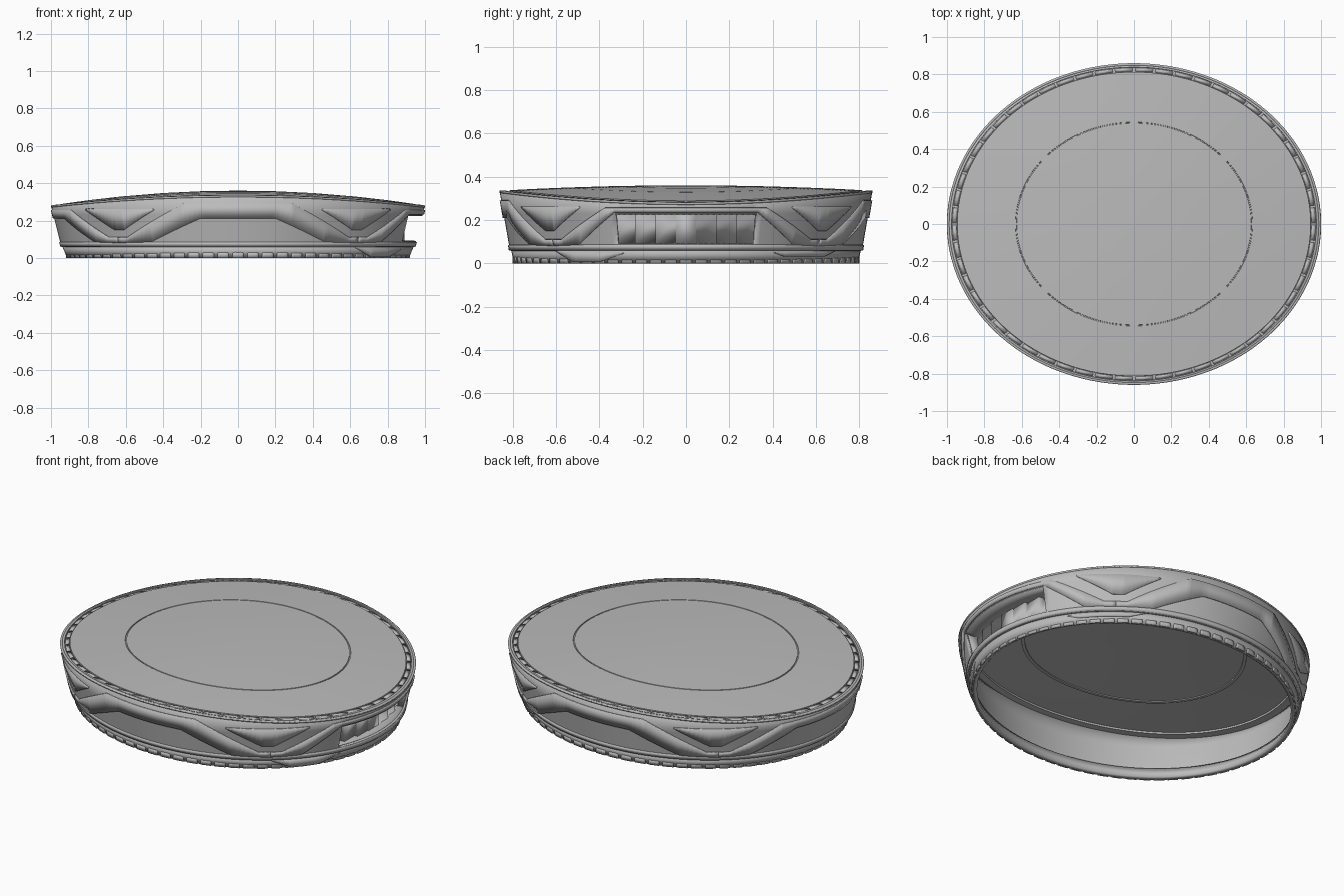
import bpy
from math import radians, cos, sin, sqrt, hypot

old = bpy.data.objects.get("Cube")
if old:
    bpy.data.objects.remove(old, do_unlink=True)

grey = bpy.data.materials.new("plain grey")
grey.use_nodes = True
COLOUR = (0.5, 0.5, 0.5, 1)
grey.diffuse_color = COLOUR
grey.node_tree.nodes["Principled BSDF"].inputs["Base Color"].default_value = COLOUR

FOOT = 0.06          # height of the toothed foot ring
SILL, LINTEL = 0.09, 0.23
WINDOW = 22.5        # half angle of the end opening


def dome(r, deg):
    """Height of the lid, curved mostly along its length."""
    return 0.36 - 0.025 * r * r - 0.055 * (r * cos(radians(deg))) ** 2


def wall(deg, z, off=0.0):
    """Point on the flared oval wall, pushed out by off."""
    a, b = 0.92, 0.80
    if z >= FOOT:
        k = (z - FOOT) / (dome(1, deg) - FOOT)
        a, b = 0.945 + 0.055 * k, 0.812 + 0.048 * k
    t = radians(deg)
    return ((a + off) * cos(t), (b + off) * sin(t), z)


def lid_point(r, deg, dz=0.0):
    t = radians(deg)
    return (r * cos(t), 0.86 * r * sin(t), dome(r, deg) + dz)


def make(name, patches, thick, skip=None):
    """Mesh from patches (rows of points), thickened inward."""
    verts, faces = [], []
    for rows in patches:
        base, n = len(verts), len(rows[0])
        for row in rows:
            verts += row
        for j in range(len(rows) - 1):
            for i in range(n - 1):
                if skip and skip(i, j):
                    continue
                p = base + j * n + i
                faces.append((p, p + 1, p + n + 1, p + n))
    mesh = bpy.data.meshes.new(name)
    mesh.from_pydata(verts, [], faces)
    mesh.materials.append(grey)
    ob = bpy.data.objects.new(name, mesh)
    bpy.context.collection.objects.link(ob)
    bpy.ops.object.select_all(action='DESELECT')
    ob.select_set(True)
    bpy.context.view_layer.objects.active = ob
    bpy.ops.object.mode_set(mode='EDIT')
    bpy.ops.mesh.select_all(action='SELECT')
    bpy.ops.mesh.remove_doubles(threshold=0.00005)
    bpy.ops.object.mode_set(mode='OBJECT')
    bpy.ops.object.shade_smooth_by_angle(angle=radians(30))
    if thick:
        mod = ob.modifiers.new("thickness", 'SOLIDIFY')
        mod.thickness, mod.offset = thick, -1
    return ob


def along(line, d):
    """Height of a polyline of (degree, z) at degree d."""
    for (d0, z0), (d1, z1) in zip(line, line[1:]):
        if d <= d1:
            return z0 + (z1 - z0) * (d - d0) / (d1 - d0)
    return line[-1][1]


def plate(low, high, centre=0, off=0.007):
    """Raised patch on the wall between two polylines."""
    start, end = low[0][0], low[-1][0]
    n = max(2, round((end - start) / 1.5))
    degs = {start + (end - start) * i / n for i in range(n + 1)}
    degs = sorted(degs | {d for d, z in low + high})
    return [[wall(centre + d, along(line, d), off) for d in degs]
            for line in (low, high)]


def mirrored(half):
    """Polyline from its positive half."""
    return [(-d, z) for d, z in reversed(half)] + half


ANGLES = [i * 360 / 192 for i in range(193)]

# Flared side wall with an opening at one end
levels = [0.055, FOOT, SILL, 0.16, LINTEL]
rows = [[wall(d, z) for d in ANGLES] for z in levels]
rows.append([wall(d, dome(1, d)) for d in ANGLES])
make("side_wall", rows and [rows], 0.012,
     lambda i, j: j in (2, 3) and (i < 12 or i >= 180))

# Foot ring and its teeth
make("foot_ring", [[[wall(d, z, -0.006) for d in ANGLES] for z in (0, FOOT)]], 0.025)
TEETH = 72
teeth = []
for i in range(TEETH):
    c, w = i * 360 / TEETH, 1.9
    low = [(-w, 0), (w, 0)]
    high = [(-w, 0.024), (-w * 0.7, 0.032), (w * 0.7, 0.032), (w, 0.024)]
    teeth.append(plate(low, high, c, 0))
make("foot_teeth", teeth, 0.008)

# Domed lid with an edge channel and an inlaid oval groove
profile = [(1, 0), (0.975, 0), (0.974, -0.01), (0.946, -0.01), (0.945, 0),
           (0.8, 0), (0.634, 0), (0.633, -0.005), (0.628, -0.005), (0.627, 0),
           (0.4, 0), (0.2, 0), (0, 0)]
make("lid", [[[lid_point(r, d, dz) for d in ANGLES] for r, dz in profile]], 0.01)

# Blocks filling the edge channel
BLOCKS = 56
blocks = []
for i in range(BLOCKS):
    c = (i + 0.5) * 360 / BLOCKS
    blocks.append([[lid_point(r, c + d, -0.003) for d in (-2.8, 0, 2.8)]
                   for r in (0.971, 0.949)])
make("edge_blocks", blocks, 0.007)

# Arched frames on the long sides and the closed end
side_low = mirrored([(12, 0.21), (29, 0.085), (42, 0.08)])
side_high = mirrored([(17, 0.29), (38, 0.11), (42, 0.11)])
end_low = mirrored([(20, 0.21), (37, 0.085), (48, 0.08)])
end_high = mirrored([(26, 0.255), (44, 0.11), (48, 0.11)])
make("front_frame", [plate(side_low, side_high, -90)], 0.009)
make("back_frame", [plate(side_low, side_high, 90)], 0.009)
make("closed_end_frame", [plate(end_low, end_high, 180)], 0.009)

# Frame around the opening
open_low = mirrored([(23, 0.232), (37, 0.085), (48, 0.08)])
make("window_frame", [plate(open_low, end_high)], 0.009)

# Inset panels in the four corners between frames
panel_low = mirrored([(2, 0.15), (14, 0.255)])
panel_high = mirrored([(10, 0.262), (14, 0.262)])
make("corner_panels", [plate(panel_low, panel_high, c, 0.005)
                       for c in (49, 131, 229, 311)], 0.007)

# Lower lip, with dropped tabs beside the opening
make("lower_lip", [[[wall(d, z, 0.005) for d in ANGLES] for z in (FOOT, 0.085)]], 0.01)
tab_high = [(0, 0.058), (30, 0.058)]
front_tab = [(0, 0.057), (8, 0.006), (18, 0.006), (30, 0.057)]
back_tab = [(0, 0.057), (6, 0.032), (24, 0.032), (30, 0.057)]
make("lip_tabs", [plate(front_tab, tab_high, -48, 0.012),
                  plate(back_tab, tab_high, 28, 0.012)], 0.015)

# Recess behind the opening: stepped columns, sill, lintel and cheeks
COLUMNS, HALF = 7, 0.33
step = 2 * HALF / COLUMNS
recess = []
last = None
for i in range(COLUMNS):
    y0, y1 = -HALF + i * step, -HALF + (i + 1) * step
    x = 0.89 * sqrt(1 - ((y0 + y1) / 2 / 0.78) ** 2)
    recess.append([[(x, y0, z), (x, y1, z)] for z in (SILL, LINTEL)])
    if last is not None:
        recess.append([[(last, y0, z), (x, y0, z)] for z in (SILL, LINTEL)])
    last = x
make("window_columns", recess, 0.006)

shelf_degs = [-WINDOW + i * 2 * WINDOW / 24 for i in range(25)]
ledges = []
for z in (SILL, LINTEL):
    outer = [wall(d, z) for d in shelf_degs]
    inner = [(px * 0.87, py, z) for px, py, pz in outer]
    ledges.append([outer, inner])
make("window_ledges", ledges, 0.006)

cheeks = []
for s in (-1, 1):
    cheeks.append([[(px * k, py, pz) for k in (0.87, 0.995)]
                   for px, py, pz in (wall(s * WINDOW, SILL), wall(s * WINDOW, LINTEL))])
make("window_cheeks", cheeks, 0.004)
